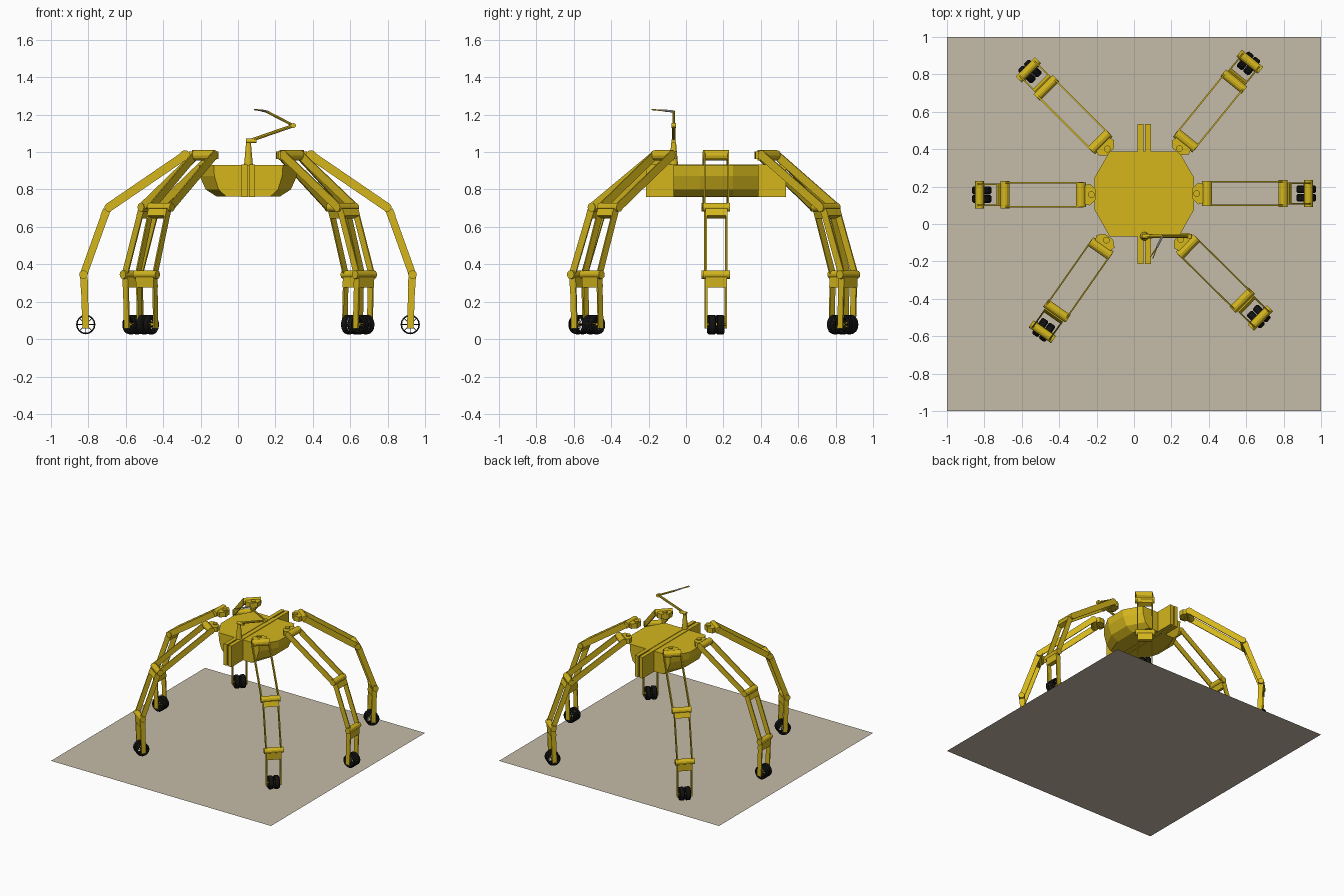
import bpy, bmesh, math
from mathutils import Matrix, Vector

if "Cube" in bpy.data.objects:
    bpy.data.objects.remove(bpy.data.objects["Cube"])


def material(name, rgb):
    m = bpy.data.materials.new(name)
    m.diffuse_color = (*rgb, 1)
    m.use_nodes = True
    m.node_tree.nodes["Principled BSDF"].inputs["Base Color"].default_value = m.diffuse_color
    return m


YELLOW = material("yellow paint", (0.66, 0.47, 0.012))
BLACK = material("black rubber", (0.006, 0.006, 0.006))
SAND = material("sand", (0.56, 0.50, 0.39))
SILVER = material("silver", (0.7, 0.7, 0.68))


def finish(bm, name, mat):
    bmesh.ops.recalc_face_normals(bm, faces=bm.faces[:])
    me = bpy.data.meshes.new(name)
    bm.to_mesh(me)
    bm.free()
    me.materials.append(mat)
    return me


def place(name, me, matrix=Matrix()):
    ob = bpy.data.objects.new(name, me)
    ob.matrix_world = matrix
    bpy.context.collection.objects.link(ob)
    return ob


def box(bm, lo, hi):
    lo, hi = Vector(lo), Vector(hi)
    m = Matrix.Translation((lo + hi) / 2) @ Matrix.Diagonal((*(hi - lo), 1))
    bmesh.ops.create_cube(bm, size=1, matrix=m)


def rod(bm, a, b, r1, r2=None, sides=12):
    a, b = Vector(a), Vector(b)
    d = b - a
    m = Matrix.Translation((a + b) / 2) @ d.to_track_quat('Z', 'Y').to_matrix().to_4x4()
    bmesh.ops.create_cone(bm, cap_ends=True, segments=sides, radius1=r1,
                          radius2=r1 if r2 is None else r2, depth=d.length, matrix=m)


def bar(bm, a, b, height, y, thick):
    # flat bar in the leg plane between (r, z) points, at sideways offset y
    (ar, az), (br, bz) = a, b
    m = (Matrix.Translation(((ar + br) / 2, y, (az + bz) / 2))
         @ Matrix.Rotation(-math.atan2(bz - az, br - ar), 4, 'Y')
         @ Matrix.Diagonal((math.hypot(br - ar, bz - az), thick, height, 1)))
    bmesh.ops.create_cube(bm, size=1, matrix=m)


def prism(bm, outline, z0, z1):
    lo = [bm.verts.new((x, y, z0)) for x, y in outline]
    hi = [bm.verts.new((x, y, z1)) for x, y in outline]
    bm.faces.new(lo)
    bm.faces.new(hi)
    for i in range(len(lo)):
        j = (i + 1) % len(lo)
        bm.faces.new((lo[i], lo[j], hi[j], hi[i]))


# Ground sheet
bm = bmesh.new()
bmesh.ops.create_grid(bm, x_segments=1, y_segments=1, size=1)
place("ground_sheet", finish(bm, "ground_sheet", SAND))

# Faceted tub-shaped hull, lofted front to back
CX = 0.055
bm = bmesh.new()
half = [(1, 0.93), (0.98, 0.872), (0.86, 0.80), (0.64, 0.763)]
section = half + [(-x, z) for x, z in reversed(half)]
rings = [[bm.verts.new((CX + x * w, y, z)) for x, z in section]
         for y, w in [(-0.067, 0.185), (0.075, 0.265), (0.25, 0.265), (0.388, 0.185)]]
for p, q in zip(rings, rings[1:]):
    for i in range(len(p)):
        j = (i + 1) % len(p)
        bm.faces.new((p[i], p[j], q[j], q[i]))
bm.faces.new(rings[0])
bm.faces.new(rings[-1])
place("hull", finish(bm, "hull", YELLOW))

# Twin keel plates along the centre
bm = bmesh.new()
for x in (0.019, 0.060):
    box(bm, (x, -0.213, 0.761), (x + 0.031, 0.535, 0.934))
place("keel_plates", finish(bm, "keel_plates", YELLOW))

# Leg joints in the leg plane, as (distance from hip pivot, height)
HIP, KNEE, ANKLE, HUB = (0.055, 0.983), (0.462, 0.705), (0.598, 0.345), (0.586, 0.078)
COLLAR_K, COLLAR_A = (0.482, 0.668), (0.594, 0.295)


def cross_tube(bm, p, length, radius):
    rod(bm, (p[0], -length / 2, p[1]), (p[0], length / 2, p[1]), radius)


# Hip bracket with vertical pivot
bm = bmesh.new()
prism(bm, [(-0.022, -0.028), (0.008, -0.058), (0.035, -0.05), (0.035, 0.05),
           (0.008, 0.058), (-0.022, 0.028)], 0.963, 1.003)
rod(bm, (0, 0, 0.955), (0, 0, 1.012), 0.018)
cross_tube(bm, HIP, 0.132, 0.027)
hip = finish(bm, "hip", YELLOW)

# Thigh: two side plates and knee tube
bm = bmesh.new()
for s in (-1, 1):
    bar(bm, HIP, KNEE, 0.046, s * 0.064, 0.008)
cross_tube(bm, KNEE, 0.146, 0.024)
thigh = finish(bm, "thigh", YELLOW)

# Shin: collar, two side plates and ankle tube
bm = bmesh.new()
for s in (-1, 1):
    bar(bm, COLLAR_K, ANKLE, 0.04, s * 0.056, 0.008)
bar(bm, (0.473, 0.692), (0.488, 0.653), 0.042, 0, 0.12)
cross_tube(bm, ANKLE, 0.146, 0.023)
shin = finish(bm, "shin", YELLOW)

# Foot fork: collar, two prongs and axle
bm = bmesh.new()
for s in (-1, 1):
    bar(bm, COLLAR_A, (0.586, 0.057), 0.036, s * 0.053, 0.009)
bar(bm, (0.596, 0.332), (0.593, 0.276), 0.04, 0, 0.115)
cross_tube(bm, HUB, 0.106, 0.007)
foot = finish(bm, "foot_fork", YELLOW)

# Pair of open barrel tyres with thin spokes
bm = bmesh.new()
N = 16
for yc in (-0.0225, 0.0225):
    prof = [(-0.021, 0.044), (-0.014, 0.052), (0.014, 0.052), (0.021, 0.044)]
    loops = [[bm.verts.new((HUB[0] + r * math.cos(k * math.tau / N), yc + y,
                            HUB[1] + r * math.sin(k * math.tau / N))) for k in range(N)]
             for y, r in prof]
    for p, q in zip(loops, loops[1:]):
        for k in range(N):
            j = (k + 1) % N
            bm.faces.new((p[k], p[j], q[j], q[k]))
    for k in range(4):
        a = k * math.pi / 4
        c, s = 0.05 * math.cos(a), 0.05 * math.sin(a)
        rod(bm, (HUB[0] - c, yc, HUB[1] - s), (HUB[0] + c, yc, HUB[1] + s), 0.0018, sides=4)
wheels = finish(bm, "wheels", BLACK)

# Six legs share the same parts
LEGS = [("right", 0.335, 0.163, 0), ("back_right", 0.243, 0.403, 51),
        ("back_left", -0.142, 0.401, 135), ("left", -0.228, 0.157, 180),
        ("front_left", -0.147, -0.086, 235), ("front_right", 0.250, -0.083, -44.6)]
for side, x, y, deg in LEGS:
    m = Matrix.Translation((x, y, 0)) @ Matrix.Rotation(math.radians(deg), 4, 'Z')
    for me in (hip, thigh, shin, foot, wheels):
        place(f"{side}_{me.name}", me, m)

# Manipulator arm on the front deck
YA = -0.066
shoulder, elbow, wrist = (0.06, YA, 1.06), (0.297, YA, 1.142), (0.152, YA, 1.217)
bm = bmesh.new()
rod(bm, (0.056, YA, 0.925), (0.056, YA, 1.05), 0.024, 0.013)
rod(bm, (0.042, YA, 1.06), (0.10, YA, 1.06), 0.012)
place("arm_post", finish(bm, "arm_post", YELLOW))
bm = bmesh.new()
rod(bm, shoulder, elbow, 0.009, sides=8)
rod(bm, (0.297, YA - 0.012, 1.142), (0.297, YA + 0.012, 1.142), 0.013)
rod(bm, elbow, wrist, 0.007, sides=8)
place("arm_links", finish(bm, "arm_links", YELLOW))
bm = bmesh.new()
rod(bm, wrist, (0.122, -0.125, 1.223), 0.006, sides=8)
place("arm_wrist", finish(bm, "arm_wrist", SILVER))
bm = bmesh.new()
for d in (-0.007, 0.007):
    rod(bm, (0.122, -0.125, 1.223), (0.094 + d, -0.18 - d / 2, 1.227), 0.004, 0.003, sides=6)
place("gripper", finish(bm, "gripper", YELLOW))
